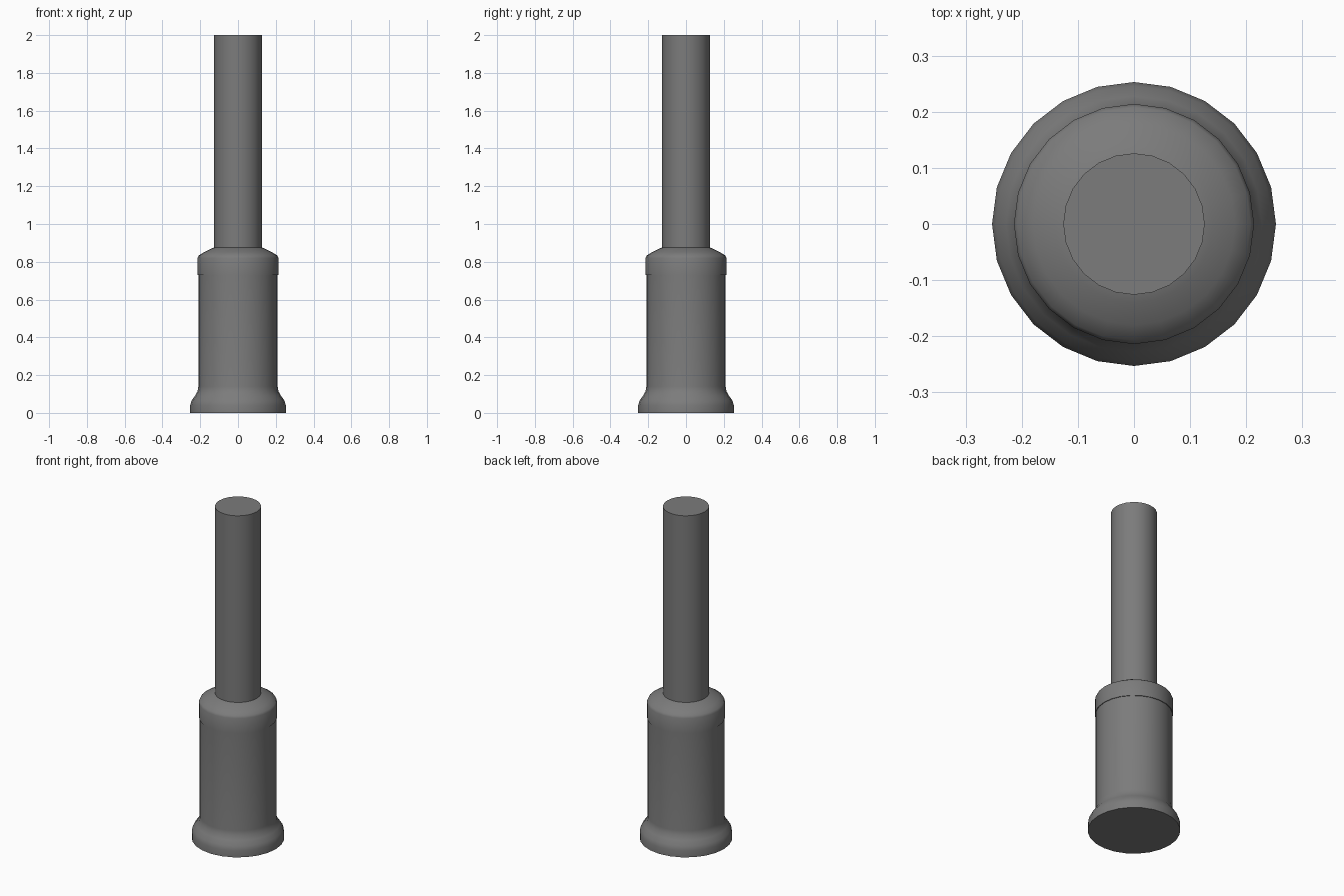
import bpy, bmesh, math

if "Cube" in bpy.data.objects:
    bpy.data.objects.remove(bpy.data.objects["Cube"])

SIDES = 24
grey = bpy.data.materials.new("mid grey")
grey.diffuse_color = (0.2, 0.2, 0.2, 1)
grey.use_nodes = True
grey.node_tree.nodes["Principled BSDF"].inputs["Base Color"].default_value = grey.diffuse_color


def lathe(name, profile):
    """Revolve (radius, z) points into a closed solid with flat end caps."""
    bm = bmesh.new()
    rings = []
    for r, z in profile:
        rings.append([bm.verts.new((r * math.cos(math.tau * i / SIDES),
                                    r * math.sin(math.tau * i / SIDES), z))
                      for i in range(SIDES)])
    for a, b in zip(rings, rings[1:]):
        for i in range(SIDES):
            j = (i + 1) % SIDES
            bm.faces.new((a[i], a[j], b[j], b[i]))
    bm.faces.new(rings[0][::-1])
    bm.faces.new(rings[-1])
    mesh = bpy.data.meshes.new(name)
    bm.to_mesh(mesh)
    bm.free()
    mesh.materials.append(grey)
    ob = bpy.data.objects.new(name, mesh)
    bpy.context.collection.objects.link(ob)
    bpy.ops.object.select_all(action='DESELECT')
    ob.select_set(True)
    bpy.context.view_layer.objects.active = ob
    bpy.ops.object.shade_smooth_by_angle(angle=math.radians(50))
    return ob


# Flared foot, straight sleeve, thin collar step, rounded shoulder and shaft
lathe("stepped_post", [
    (0.253, 0.0), (0.253, 0.04), (0.246, 0.065), (0.228, 0.09),
    (0.214, 0.115), (0.210, 0.14),
    (0.210, 0.73), (0.214, 0.73),
    (0.214, 0.82), (0.208, 0.833), (0.180, 0.851), (0.140, 0.871),
    (0.126, 0.875), (0.126, 2.0),
])
